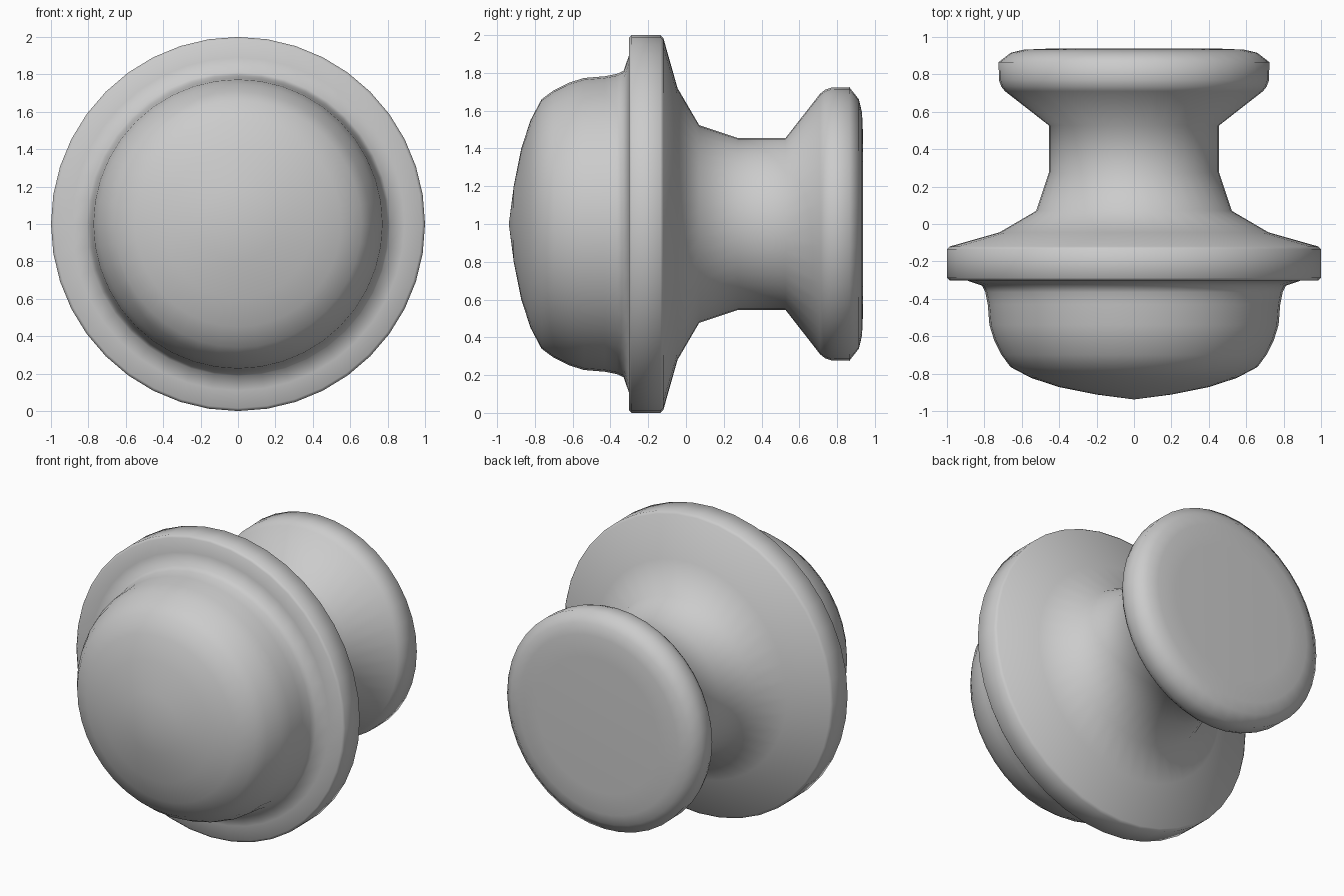
import bpy, bmesh
from math import sin, cos, pi, radians

if "Cube" in bpy.data.objects:
    bpy.data.objects.remove(bpy.data.objects["Cube"])

SIDES = 40
CENTRE_Z = 1.0

# Profile as (y, radius), front dome tip to rear cap centre
profile = [
    (-0.938, 0), (-0.912, 0.2), (-0.872, 0.4), (-0.823, 0.55), (-0.765, 0.66),
    (-0.70, 0.708), (-0.62, 0.748), (-0.54, 0.773), (-0.43, 0.782), (-0.365, 0.795),
    (-0.33, 0.812), (-0.303, 0.89),                                  # dome and fillet
    (-0.302, 0.985), (-0.288, 1.0), (-0.135, 1.0), (-0.12, 0.985),  # wide rim
    (-0.045, 0.72), (0.07, 0.523), (0.275, 0.455), (0.527, 0.455),  # neck
    (0.71, 0.69), (0.735, 0.71), (0.77, 0.722), (0.865, 0.724),
    (0.915, 0.66), (0.932, 0.59), (0.938, 0.45), (0.938, 0),         # rear flange
]

# Revolve the profile about the y axis
bm = bmesh.new()
rings = []
for y, r in profile:
    n = SIDES if r else 1
    rings.append([bm.verts.new((r * sin(2 * pi * i / n), y, CENTRE_Z + r * cos(2 * pi * i / n)))
                  for i in range(n)])
for a, b in zip(rings, rings[1:]):
    for i in range(SIDES):
        j = (i + 1) % SIDES
        if len(a) == 1:
            bm.faces.new((a[0], b[i], b[j]))
        elif len(b) == 1:
            bm.faces.new((a[j], a[i], b[0]))
        else:
            bm.faces.new((a[j], a[i], b[i], b[j]))
bmesh.ops.recalc_face_normals(bm, faces=bm.faces)

mesh = bpy.data.meshes.new("turned_knob")
bm.to_mesh(mesh)
bm.free()
knob = bpy.data.objects.new("turned_knob", mesh)
bpy.context.collection.objects.link(knob)

# Smooth shading throughout, crisp only at hard corners
bpy.context.view_layer.objects.active = knob
knob.select_set(True)
bpy.ops.object.shade_smooth_by_angle(angle=radians(75))
